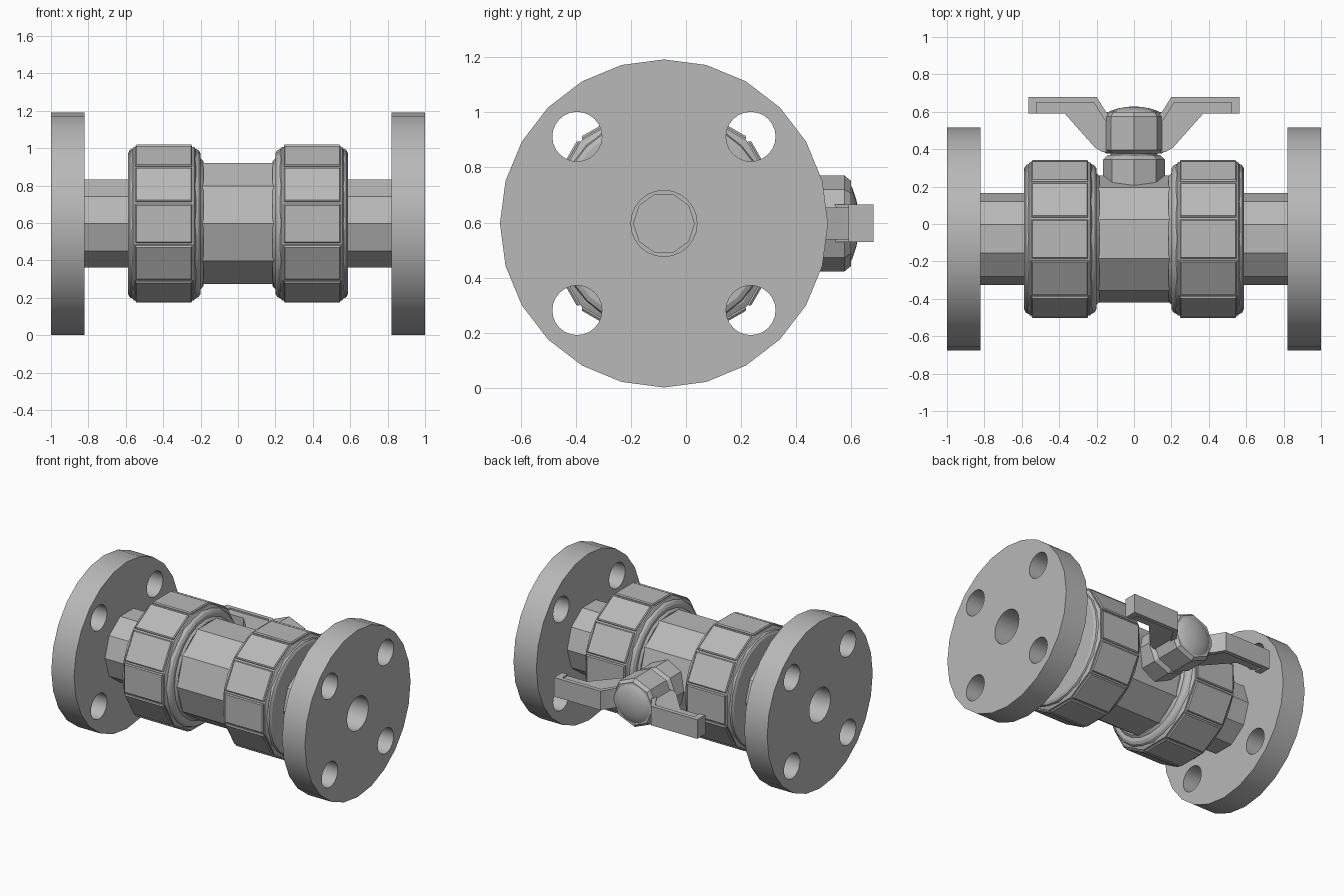
import bpy, bmesh, math
from mathutils import Vector

cube = bpy.data.objects.get("Cube")
if cube:
    bpy.data.objects.remove(cube, do_unlink=True)

AXIS = Vector((0, -0.08, 0.597))   # centre line of the pipe run

grey = bpy.data.materials.new("plain grey")
grey.use_nodes = True
GREY = (0.48, 0.48, 0.48, 1)
grey.diffuse_color = GREY
grey.node_tree.nodes["Principled BSDF"].inputs["Base Color"].default_value = GREY


def finish(name, bm, loc):
    bmesh.ops.recalc_face_normals(bm, faces=bm.faces)
    mesh = bpy.data.meshes.new(name)
    bm.to_mesh(mesh)
    bm.free()
    mesh.materials.append(grey)
    ob = bpy.data.objects.new(name, mesh)
    ob.location = loc
    bpy.context.collection.objects.link(ob)
    bpy.ops.object.select_all(action='DESELECT')
    ob.select_set(True)
    bpy.context.view_layer.objects.active = ob
    bpy.ops.object.shade_smooth_by_angle(angle=math.radians(25))
    return ob


def ngon(n, r, cx=0, cy=0, phase=0):
    return [(cx + r * math.cos(phase + i * math.tau / n),
             cy + r * math.sin(phase + i * math.tau / n)) for i in range(n)]


def prism(name, loops, a, b, axis='x', loc=AXIS):
    """Extrude an outline (first loop) with holes (other loops) from a to b."""
    bm = bmesh.new()
    edges = []
    for loop in loops:
        vs = [bm.verts.new((a, u, v) if axis == 'x' else (u, v, a)) for u, v in loop]
        edges += [bm.edges.new((vs[i - 1], vs[i])) for i in range(len(vs))]
    d = Vector((1, 0, 0)) if axis == 'x' else Vector((0, 0, 1))
    if len(loops) == 1:
        bm.faces.new(vs)
    else:
        bmesh.ops.triangle_fill(bm, edges=edges, use_beauty=True, normal=d)
    ext = bmesh.ops.extrude_face_region(bm, geom=bm.faces[:], use_keep_orig=True)
    bmesh.ops.translate(bm, vec=d * (b - a),
                        verts=[g for g in ext["geom"] if isinstance(g, bmesh.types.BMVert)])
    return finish(name, bm, loc)


def lathe(name, profile, n, axis='x', closed=True, phase=0, loc=AXIS):
    """Revolve (position, radius) points; open profiles get flat caps."""
    bm = bmesh.new()
    rings = []
    for p, r in profile:
        rings.append([bm.verts.new((p, u, v) if axis == 'x' else (u, p, v))
                      for u, v in ngon(n, r, phase=phase)])
    for k in range(0 if closed else 1, len(rings)):
        r0, r1 = rings[k - 1], rings[k]
        for i in range(n):
            bm.faces.new((r0[i - 1], r0[i], r1[i], r1[i - 1]))
    if not closed:
        bm.faces.new(rings[0])
        bm.faces.new(rings[-1])
    return finish(name, bm, loc)


def grip_panels(name, s):
    """Twelve raised plates around a union nut."""
    bm = bmesh.new()
    for i in range(12):
        ang = i * math.tau / 12
        c, sn = math.cos(ang), math.sin(ang)
        rings = []
        for r, w, x0, x1 in ((0.400, 0.104, 0.245, 0.548), (0.416, 0.104, 0.245, 0.548),
                             (0.423, 0.098, 0.251, 0.542)):
            rings.append([bm.verts.new((s * x, r * c - t * sn, r * sn + t * c))
                          for x, t in ((x0, -w), (x1, -w), (x1, w), (x0, w))])
        for r0, r1 in zip(rings, rings[1:]):
            for k in range(4):
                bm.faces.new((r0[k - 1], r0[k], r1[k], r1[k - 1]))
        bm.faces.new(rings[0])
        bm.faces.new(rings[-1])
    return finish(name, bm, AXIS)


# Valve body with an angular bore
prism("valve_body", [ngon(10, 0.34), ngon(4, 0.12)], -0.56, 0.56)

for side, s in (("left", 1), ("right", -1)):
    # End flange with four bolt holes and a round bore
    holes = [ngon(24, 0.09, u, v) for u in (-0.315, 0.315) for v in (-0.315, 0.315)]
    prism(side + "_flange", [ngon(24, 0.595), ngon(24, 0.12)] + holes, s * 0.82, s * 1.0)

    # Connecting pipe
    prism(side + "_pipe", [ngon(10, 0.247), ngon(10, 0.11)], s * 0.56, s * 0.822)

    # Union nut: round rolled ends, twelve-sided drum, raised grips
    ends = [(0.185, 0.31), (0.185, 0.335), (0.2, 0.35), (0.2, 0.375), (0.21, 0.392),
            (0.23, 0.402), (0.56, 0.402), (0.578, 0.395), (0.587, 0.378),
            (0.587, 0.225), (0.3, 0.225)]
    lathe(side + "_union_nut", [(s * x, r) for x, r in ends], 24)
    lathe(side + "_nut_drum",
          [(s * x, r) for x, r in ((0.225, 0.405), (0.235, 0.425), (0.557, 0.425), (0.568, 0.405))],
          12, closed=False, phase=math.radians(15))
    grip_panels(side + "_nut_grips", s)

# Stem collar, neck and handle hub, revolved about y
STEM = Vector((0, 0, AXIS.z))
lathe("stem_collar", [(0.15, 0.165), (0.345, 0.165), (0.368, 0.14)], 8, 'y', False, loc=STEM)
lathe("stem_neck", [(0.33, 0.125), (0.40, 0.125)], 16, 'y', False, loc=STEM)
lathe("handle_hub", [(0.378, 0.15), (0.395, 0.174), (0.575, 0.174), (0.598, 0.155)],
      8, 'y', False, loc=STEM)
lathe("hub_dome", [(0.59, 0.145), (0.603, 0.13), (0.618, 0.085), (0.626, 0.04), (0.628, 0.01)],
      16, 'y', False, loc=STEM)

# Handle wings: wide outer strip with a turned-down tip, and a narrower web
strip = [(0.565, 0.68), (0.2, 0.68), (0.15, 0.6), (0.1, 0.56), (0.14, 0.53),
         (0.215, 0.65), (0.52, 0.65), (0.52, 0.59), (0.565, 0.59)]
web = [(0.54, 0.66), (0.21, 0.66), (0.1, 0.54), (0.1, 0.385), (0.17, 0.385),
       (0.21, 0.41), (0.37, 0.59), (0.54, 0.59)]
for side, s in (("left", 1), ("right", -1)):
    prism(side + "_handle_strip", [[(s * x, y) for x, y in strip]], -0.068, 0.068, 'z', STEM)
    prism(side + "_handle_web", [[(s * x, y) for x, y in web]], -0.058, 0.058, 'z', STEM)
